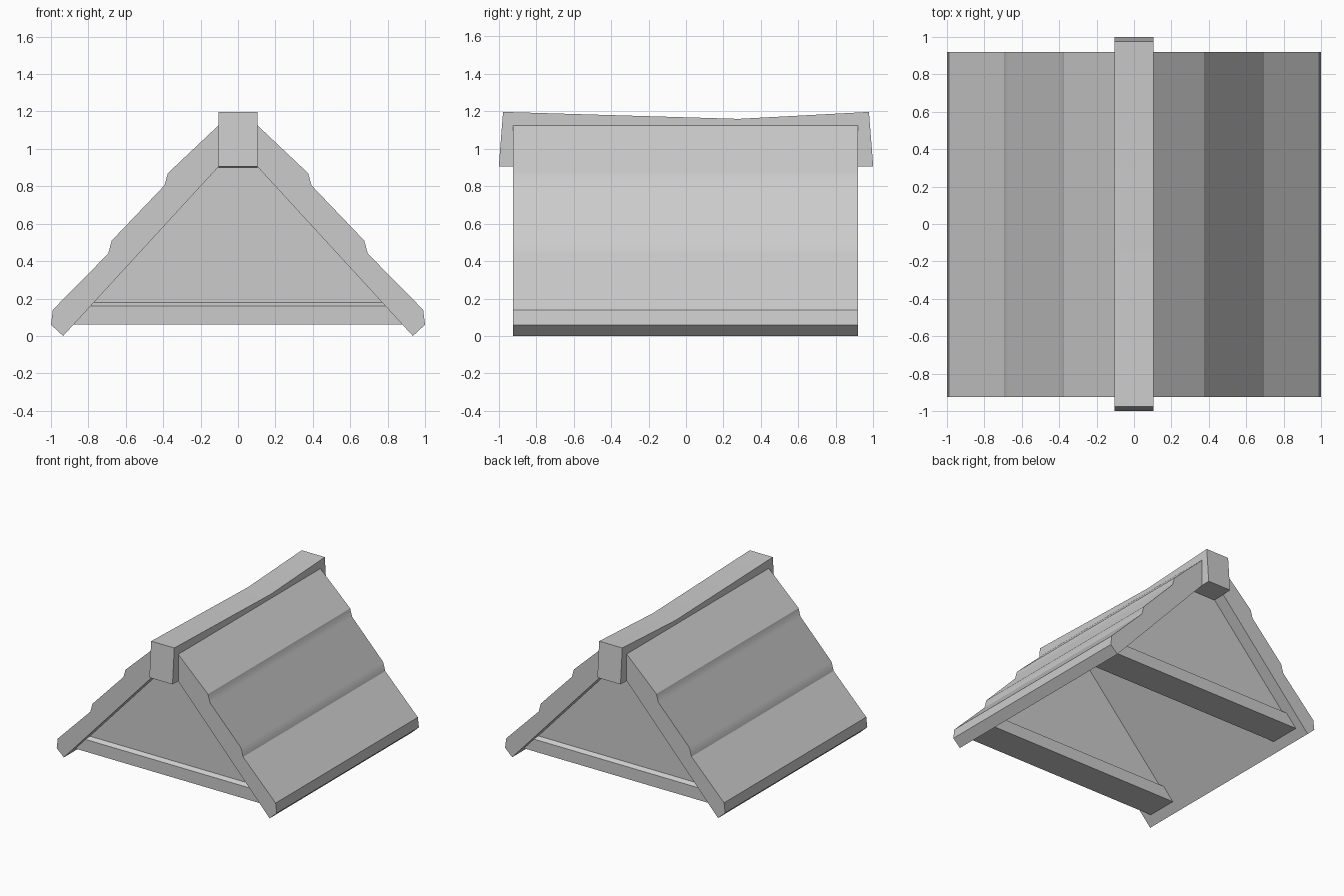
import bpy
import bmesh
import math
from mathutils import Vector

if "Cube" in bpy.data.objects:
    bpy.data.objects.remove(bpy.data.objects["Cube"], do_unlink=True)

GREY = (0.6, 0.6, 0.6, 1.0)
mat = bpy.data.materials.new("stone grey")
mat.use_nodes = True
mat.diffuse_color = GREY
mat.node_tree.nodes["Principled BSDF"].inputs["Base Color"].default_value = GREY


def loft(name, start, end):
    """Solid between two matching outlines."""
    bm = bmesh.new()
    a = [bm.verts.new(Vector(p)) for p in start]
    b = [bm.verts.new(Vector(p)) for p in end]
    bm.faces.new(a)
    bm.faces.new(b[::-1])
    n = len(a)
    for i in range(n):
        j = (i + 1) % n
        bm.faces.new((a[j], a[i], b[i], b[j]))
    bmesh.ops.recalc_face_normals(bm, faces=bm.faces)
    mesh = bpy.data.meshes.new(name)
    bm.to_mesh(mesh)
    bm.free()
    mesh.materials.append(mat)
    obj = bpy.data.objects.new(name, mesh)
    bpy.context.collection.objects.link(obj)
    bpy.ops.object.select_all(action="DESELECT")
    bpy.context.view_layer.objects.active = obj
    obj.select_set(True)
    bpy.ops.object.shade_smooth_by_angle(angle=math.radians(29))
    return obj


def along_y(name, outline, y0, y1):
    return loft(name, [(x, y0, z) for x, z in outline], [(x, y1, z) for x, z in outline])


def underside_x(z):
    """Half width of the roof underside at a height."""
    return (1.018 - z) * 0.923


# Roof: stepped slopes above, plain slopes below
half = [(0.105, 1.125), (0.375, 0.87), (0.393, 0.805), (0.675, 0.51),
        (0.694, 0.44), (0.99, 0.14), (1.0, 0.06), (0.935, 0.0)]
roof = half + [(0, 1.018)] + [(-x, z) for x, z in reversed(half)]
along_y("stepped_roof", roof, -0.925, 0.92)

# Ridge cap: sagging top with a hooked block at each end
cap = [(-0.977, 1.197), (0.28, 1.16), (0.977, 1.197), (1.0, 0.907), (0.8, 0.9),
       (0.79, 1.06), (-0.79, 1.06), (-0.8, 0.9), (-1.0, 0.907)]
loft("ridge_cap", [(-0.105, y, z) for y, z in cap], [(0.105, y, z) for y, z in cap])

# Thick gable wall and wider tie beam with bevelled top at each end
for side, label in ((-1, "front"), (1, "back")):
    middle = side * 0.72 - 0.003
    wide = underside_x(0.1) + 0.01
    along_y(label + "_gable", [(-wide, 0.1), (wide, 0.1), (0, 1.03)],
            middle - 0.1, middle + 0.1)
    section = [(-0.13, 0.06), (0.13, 0.06), (0.13, 0.16), (0.1, 0.18),
               (-0.1, 0.18), (-0.13, 0.16)]
    ends = [[(s * (underside_x(z) + 0.01), middle + y, z) for y, z in section]
            for s in (-1, 1)]
    loft(label + "_tie_beam", *ends)
